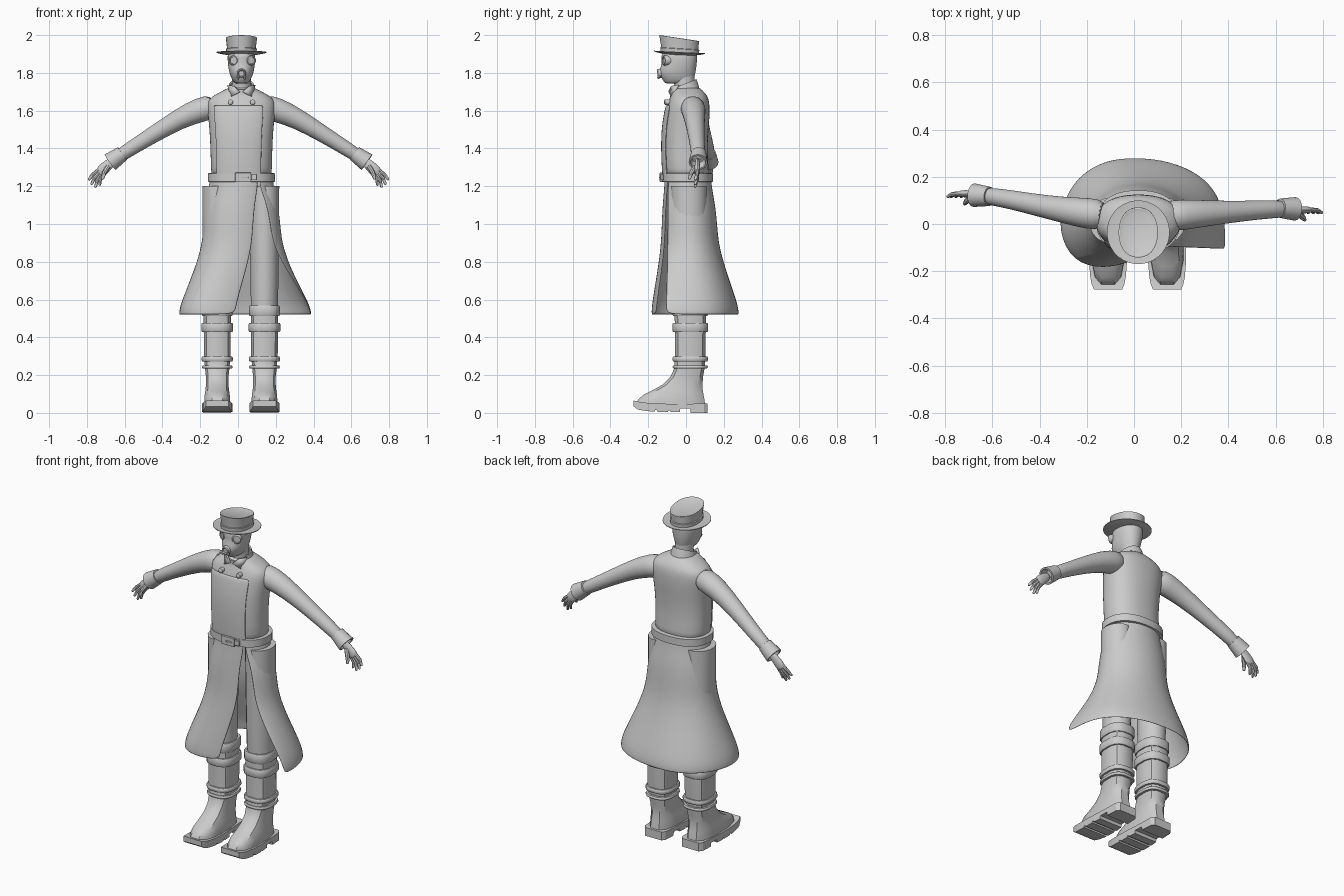
import bpy, bmesh
from math import sin, cos, pi, radians, copysign
from mathutils import Vector

CX = 0.018  # centre line of the body


def finish(name, bm, angle=40, sub=0, thick=0, bevel=0):
    bmesh.ops.recalc_face_normals(bm, faces=bm.faces)
    me = bpy.data.meshes.new(name)
    bm.to_mesh(me)
    bm.free()
    me.shade_smooth()
    me.set_sharp_from_angle(angle=radians(angle))
    ob = bpy.data.objects.new(name, me)
    bpy.context.collection.objects.link(ob)
    if thick:
        m = ob.modifiers.new("thickness", 'SOLIDIFY')
        m.thickness, m.offset = thick, 0
    if bevel:
        m = ob.modifiers.new("bevel", 'BEVEL')
        m.width, m.segments = bevel, 2
    if sub:
        m = ob.modifiers.new("smooth", 'SUBSURF')
        m.levels = m.render_levels = sub
    return ob


def loft(name, rings, closed=True, caps=True, **kw):
    bm = bmesh.new()
    rows = [[bm.verts.new(p) for p in r] for r in rings]
    n = len(rows[0])
    for a, b in zip(rows, rows[1:]):
        for i in range(n if closed else n - 1):
            j = (i + 1) % n
            bm.faces.new((a[i], a[j], b[j], b[i]))
    if caps and closed:
        bm.faces.new(rows[0][::-1])
        bm.faces.new(rows[-1])
    return finish(name, bm, **kw)


def ring(z, yf, yb, hw, cx=CX, n=24, p=2.0, tilt=0.0, arc=None, grow=0.0):
    """Level superellipse from front yf to back yb; tilt raises z with y."""
    cy, hd = (yf + yb) / 2, (yb - yf) / 2 + grow
    out = []
    for i in range(n):
        t = 2 * pi * (i + .5) / n if arc is None else radians(arc[0] + (arc[1] - arc[0]) * i / (n - 1))
        x = (hw + grow) * copysign(abs(cos(t)) ** (2 / p), cos(t))
        y = cy + hd * copysign(abs(sin(t)) ** (2 / p), sin(t))
        out.append((cx + x, y, z + tilt * y))
    return out


def tube(name, pts, radii, n=12, squash=1.0, **kw):
    """Round tube through pts; keeps the last direction where points turn back."""
    pts = [Vector(p) for p in pts]
    axis = (max(pts, key=lambda p: (p - pts[0]).length) - pts[0]).normalized()
    rings = []
    for i, (p, r) in enumerate(zip(pts, radii)):
        d = pts[min(i + 1, len(pts) - 1)] - pts[max(i - 1, 0)]
        d = d.normalized() if d.normalized().dot(axis) > .5 else axis
        ref = Vector((0, 1, 0)) if abs(axis.y) < .8 else Vector((0, 0, 1))
        u = d.cross(ref).normalized()
        v = d.cross(u)
        rings.append([p + u * r * cos(2 * pi * k / n) + v * r * squash * sin(2 * pi * k / n) for k in range(n)])
    return loft(name, rings, **kw)


# coat body
TORSO = [(1.22, -.115, .13, .165), (1.29, -.12, .12, .162), (1.40, -.125, .113, .165),
         (1.50, -.122, .12, .17), (1.57, -.112, .126, .178), (1.63, -.10, .126, .185),
         (1.665, -.088, .12, .172), (1.69, -.08, .105, .13), (1.71, -.075, .085, .09), (1.725, -.07, .07, .065)]
loft("coat_body", [ring(*r, p=2.3) for r in TORSO], sub=1)
loft("coat_front_flap", [ring(*r, p=2.3, n=14, arc=(-140, -54), grow=.004) for r in TORSO[:6]],
     closed=False, thick=.008, sub=1)
for i, x in enumerate((-.04, .078)):
    tube(f"button_{i}", [(x, -.085, 1.645), (x, -.112, 1.645), (x, -.116, 1.645)], [.014, .014, .009])

# collar and belt
loft("collar", [ring(1.69, -.085, .075, .078, tilt=.2), ring(1.715, -.082, .065, .07, tilt=.4),
                ring(1.745, -.083, .055, .065, tilt=.4), ring(1.742, -.075, .048, .057, tilt=.4),
                ring(1.70, -.07, .05, .058, tilt=.4)], caps=False)
for i, s in enumerate((-1, 1)):
    bm = bmesh.new()
    q = [(CX + s * .008, -.09, 1.70), (CX + s * .055, -.075, 1.672), (CX + s * .072, -.04, 1.735), (CX + s * .04, -.075, 1.73)]
    bm.faces.new([bm.verts.new(p) for p in q])
    finish(f"collar_point_{i}", bm, thick=.01)
loft("belt", [ring(z, -.128, .143, .178, p=2.3, n=32, grow=g)
              for z, g in ((1.222, -.012), (1.224, 0), (1.268, 0), (1.27, -.012))], angle=30)
for name, x0, x1, z0, z1, y in (("buckle", -.015, .07, 1.222, 1.272, -.138), ("buckle_pin", .015, .055, 1.243, 1.25, -.143),
                                ("belt_tail", .07, .1, 1.232, 1.262, -.133)):
    bm = bmesh.new()
    bmesh.ops.create_cube(bm, size=1)
    for v in bm.verts:
        v.co = ((x0 + x1) / 2 + v.co.x * (x1 - x0), y + .006 + v.co.y * .014, (z0 + z1) / 2 + v.co.z * (z1 - z0))
    finish(name, bm, bevel=.002)

# coat skirt: waist ellipse blended into a flared hem, open at the front
HEM = [(-.01, -.155), (-.13, -.19), (-.26, -.16), (-.32, -.03), (-.30, .09), (-.24, .20), (-.12, .272),
       (.02, .28), (.15, .265), (.28, .21), (.36, .12), (.385, 0), (.387, -.11)]
LEVELS = [(1.245, 0), (1.20, .01), (1.09, .16), (.98, .22), (.90, .27), (.80, .43), (.65, .78), (.57, .96), (.52, 1)]
rows = []
for z, w in LEVELS:
    row = []
    for k, h in enumerate(HEM):
        t = radians(-58 - 30 * k)
        row.append((CX + .172 * cos(t) * (1 - w) + (h[0] - CX) * w, (.01 + .125 * sin(t)) * (1 - w) + h[1] * w, z))
    rows.append(row)
loft("coat_skirt", rows, closed=False, thick=.008, sub=2)

# arms, cuffs and hands
for side, s, ys in (("right", -1, (.035, .045, .06, .09, .112, .122, .128)), ("left", 1, (.03, .04, .045, .055, .062, .064, .06))):
    def P(x, z, y):
        return (.003 + s * x, y, z)
    path = [P(x, z, y) for x, z, y in zip((.12, .20, .31, .46, .57, .66), (1.625, 1.607, 1.56, 1.468, 1.40, 1.34), ys)]
    tube(f"{side}_sleeve", path, [.066, .068, .055, .044, .039, .036], n=16, sub=1)
    a, b, c = P(.615, 1.373, ys[4] + .005), P(.68, 1.327, ys[5]), P(.645, 1.351, ys[5])
    tube(f"{side}_cuff", [a, a, b, b, c], [.03, .041, .050, .040, .032], n=16)
    y = ys[6]
    tube(f"{side}_palm", [P(.655, 1.342, y), P(.69, 1.315, y), P(.72, 1.285, y), P(.742, 1.263, y)],
         [.022, .028, .034, .026], squash=.5, sub=1)
    for i, (bx, bz, tx, tz) in enumerate(((.748, 1.278, .792, 1.236), (.742, 1.268, .778, 1.212),
                                          (.733, 1.261, .757, 1.197), (.722, 1.258, .735, 1.207))):
        m = P((bx + tx) / 2 + .004, (bz + tz) / 2 + .003, y - .002)
        tube(f"{side}_finger_{i}", [P(bx - .012, bz + .012, y), m, P(tx, tz, y - .012), P(tx + .002, tz - .004, y - .013)],
             [.011, .0095, .007, .003], n=8)
    tube(f"{side}_thumb", [P(.69, 1.305, y - .01), P(.712, 1.27, y - .032), P(.72, 1.24, y - .042), P(.721, 1.235, y - .043)],
         [.013, .012, .008, .003], n=8)

# trousers, boots and soles
BOOT = [(.54, -.062, .108, .074), (.30, -.06, .105, .072), (.235, -.064, .10, .066), (.19, -.085, .092, .061),
        (.15, -.125, .09, .061), (.12, -.18, .092, .064), (.095, -.23, .097, .068), (.07, -.258, .102, .07), (.045, -.266, .105, .071)]
SOLE = [(.115, 0, .05, .055), (.095, 0, .05, .07), (.025, 0, .048, .074), (.022, .022, .048, .074), (-.03, .022, .048, .076),
        (-.033, .004, .048, .076), (-.08, .004, .048, .08), (-.083, .012, .048, .08), (-.093, .012, .048, .08),
        (-.096, .004, .048, .08), (-.15, .005, .05, .08), (-.153, .014, .05, .08), (-.163, .014, .05, .08),
        (-.166, .006, .05, .08), (-.225, .012, .055, .075), (-.255, .018, .06, .069), (-.277, .034, .065, .06)]
for side, cx in (("right", -.11), ("left", .14)):
    loft(f"{side}_trouser", [ring(*r, cx=cx, n=16) for r in ((.50, -.06, .10, .072), (.62, -.068, .105, .074),
                                                           (.9, -.075, .11, .078), (1.2, -.08, .11, .08))])
    loft(f"{side}_boot", [ring(*r, cx=cx, n=12, p=2.9) for r in BOOT], angle=35)
    for i, (lo, hi, g) in enumerate(((.235, .252, .01), (.272, .298, .011), (.428, .477, .012), (.512, .568, .010))):
        e = .007
        loft(f"{side}_boot_band_{i}", [ring(z, -.062, .107, .073, cx=cx, n=16, p=2.7, grow=gr) for z, gr in
                                       ((lo, -.008), (lo, g - .004), (lo + e, g), (hi - e, g), (hi, g - .004), (hi, -.008))])
    loft(f"{side}_sole", [[(cx - w, y, b), (cx + w, y, b), (cx + w, y, t), (cx - w, y, t)] for y, b, t, w in SOLE], angle=25)

# neck and masked head
loft("neck", [ring(z, yf, yb, .05) for z, yf, yb in ((1.66, -.055, .05), (1.72, -.06, .045), (1.79, -.07, .045))])
loft("head", [ring(*r, p=2.15) for r in
              ((1.742, -.108, .02, .026), (1.75, -.115, .034, .042), (1.775, -.132, .045, .055), (1.80, -.142, .05, .064),
               (1.825, -.137, .055, .069), (1.855, -.128, .058, .073), (1.885, -.132, .06, .074), (1.92, -.128, .06, .072))], sub=1)
for i, s in enumerate((-1, 1)):
    c = Vector((CX + .005 + s * .045, -.108, 1.866))
    d = Vector((s * .45, -1, 0)).normalized()
    tube(f"goggle_{i}", [c - d * .02, c + d * .008, c + d * .012, c + d * .012, c + d * .006],
         [.026, .026, .023, .019, .018], n=20)
    x = CX + s * .012
    tube(f"mask_vent_{i}", [(x, -.13, 1.80), (x + s * .006, -.147, 1.775), (x + s * .007, -.143, 1.768)], [.007, .007, .004], n=8)
tube("mask_filter", [(CX, -.12, 1.80), (CX, -.148, 1.797), (CX, -.152, 1.797), (CX, -.147, 1.797)], [.026, .023, .018, .014], n=16)

# hat
loft("hat_brim", [ring(z, -.17, .10, .133, n=32, tilt=-.05, grow=g) for z, g in
                  ((1.893, -.06), (1.90, -.02), (1.905, 0), (1.909, 0), (1.906, -.02), (1.905, -.06))], angle=60)
loft("hat_crown", [ring(1.90, -.128, .063, .074, n=32, p=2.2, tilt=-.05), ring(1.918, -.13, .064, .075, n=32, p=2.2, tilt=-.07),
                   ring(1.978, -.142, .07, .083, n=32, p=2.2, tilt=-.15), ring(1.979, -.137, .065, .078, n=32, p=2.2, tilt=-.15),
                   ring(1.973, -.122, .05, .064, n=32, p=2.2, tilt=-.15)], angle=30)
loft("hat_band", [ring(z, -.131, .065, .076, n=32, p=2.2, tilt=-.06, grow=g) for z, g in
                  ((1.905, 0), (1.905, .004), (1.925, .006), (1.927, 0))], caps=False)
